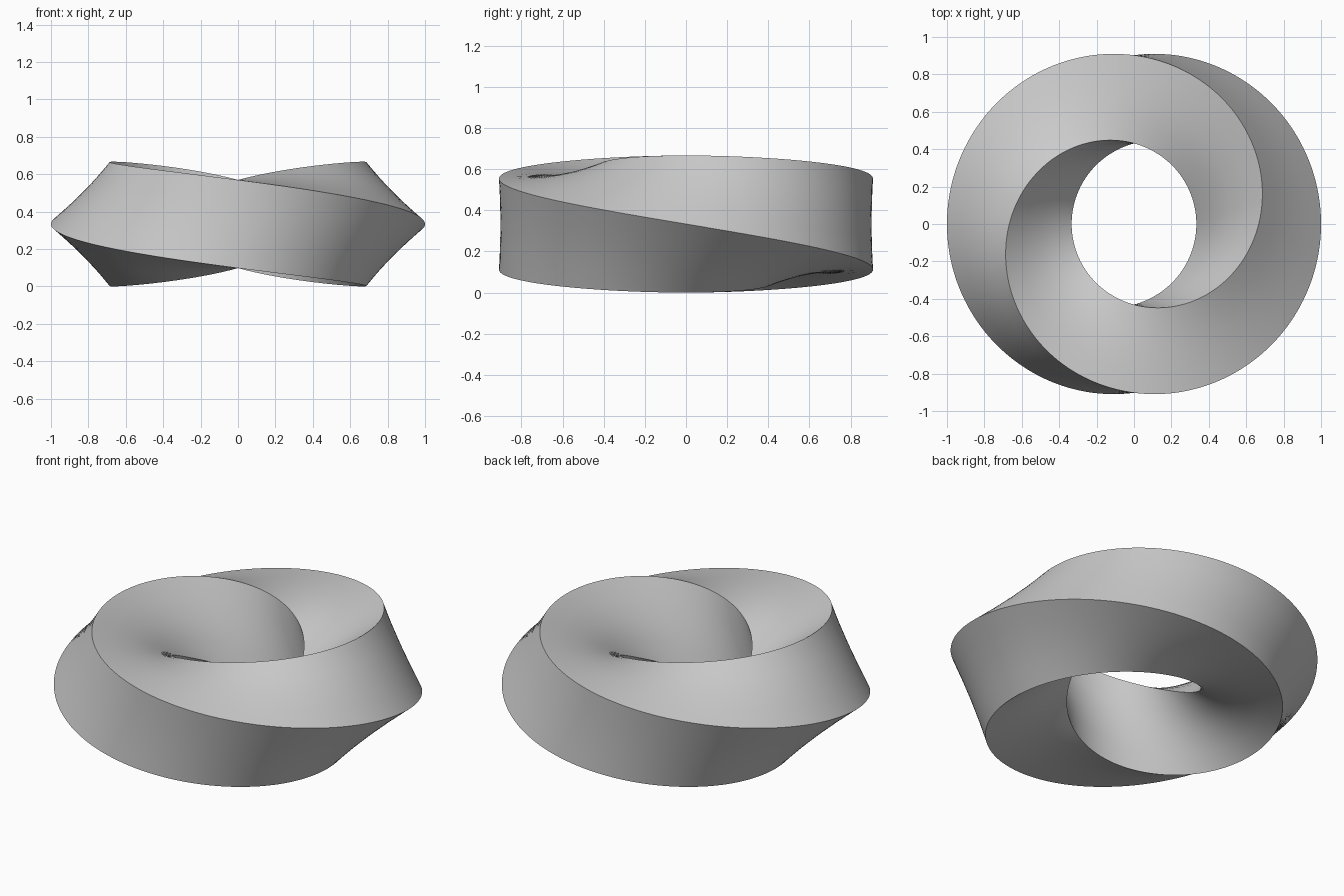
import bpy, bmesh, math
from mathutils import Vector

if "Cube" in bpy.data.objects:
    bpy.data.objects.remove(bpy.data.objects["Cube"])

RINGS = 240          # cross-sections around the loop
STEPS = 4            # divisions along each side of the square section
MAJOR = 2 / 3        # radius of the loop
CORNER = 1 / 3       # centre-to-corner distance of the square section

# Square section, subdivided along its sides
corners = [Vector((math.cos(k * math.pi / 2), math.sin(k * math.pi / 2))) * CORNER
           for k in range(4)]
section = [corners[k].lerp(corners[(k + 1) % 4], s / STEPS)
           for k in range(4) for s in range(STEPS)]
N = len(section)

# Sweep the section around the loop, turning half a revolution in total
bm = bmesh.new()
rings = []
for i in range(RINGS):
    a = 2 * math.pi * i / RINGS
    c, s = math.cos(-a / 2), math.sin(-a / 2)
    ring = []
    for p in section:
        r = MAJOR + p.x * c - p.y * s
        z = CORNER + p.x * s + p.y * c
        ring.append(bm.verts.new((r * math.cos(a), r * math.sin(a), z)))
    rings.append(ring)

# The last ring meets the first one half a turn round
rings.append([rings[0][(j + N // 2) % N] for j in range(N)])
for r0, r1 in zip(rings, rings[1:]):
    for j in range(N):
        k = (j + 1) % N
        bm.faces.new((r0[j], r1[j], r1[k], r0[k]))
bmesh.ops.recalc_face_normals(bm, faces=bm.faces[:])

mesh = bpy.data.meshes.new("twisted_ring")
bm.to_mesh(mesh)
bm.free()
ring_obj = bpy.data.objects.new("twisted_ring", mesh)
bpy.context.collection.objects.link(ring_obj)

# Plain grey finish
grey = bpy.data.materials.new("light grey")
grey.diffuse_color = (0.6, 0.6, 0.6, 1)
grey.use_nodes = True
grey.node_tree.nodes["Principled BSDF"].inputs["Base Color"].default_value = grey.diffuse_color
mesh.materials.append(grey)

# Smooth sides with crisp corner edges
bpy.context.view_layer.objects.active = ring_obj
ring_obj.select_set(True)
bpy.ops.object.shade_smooth_by_angle(angle=math.radians(30))
